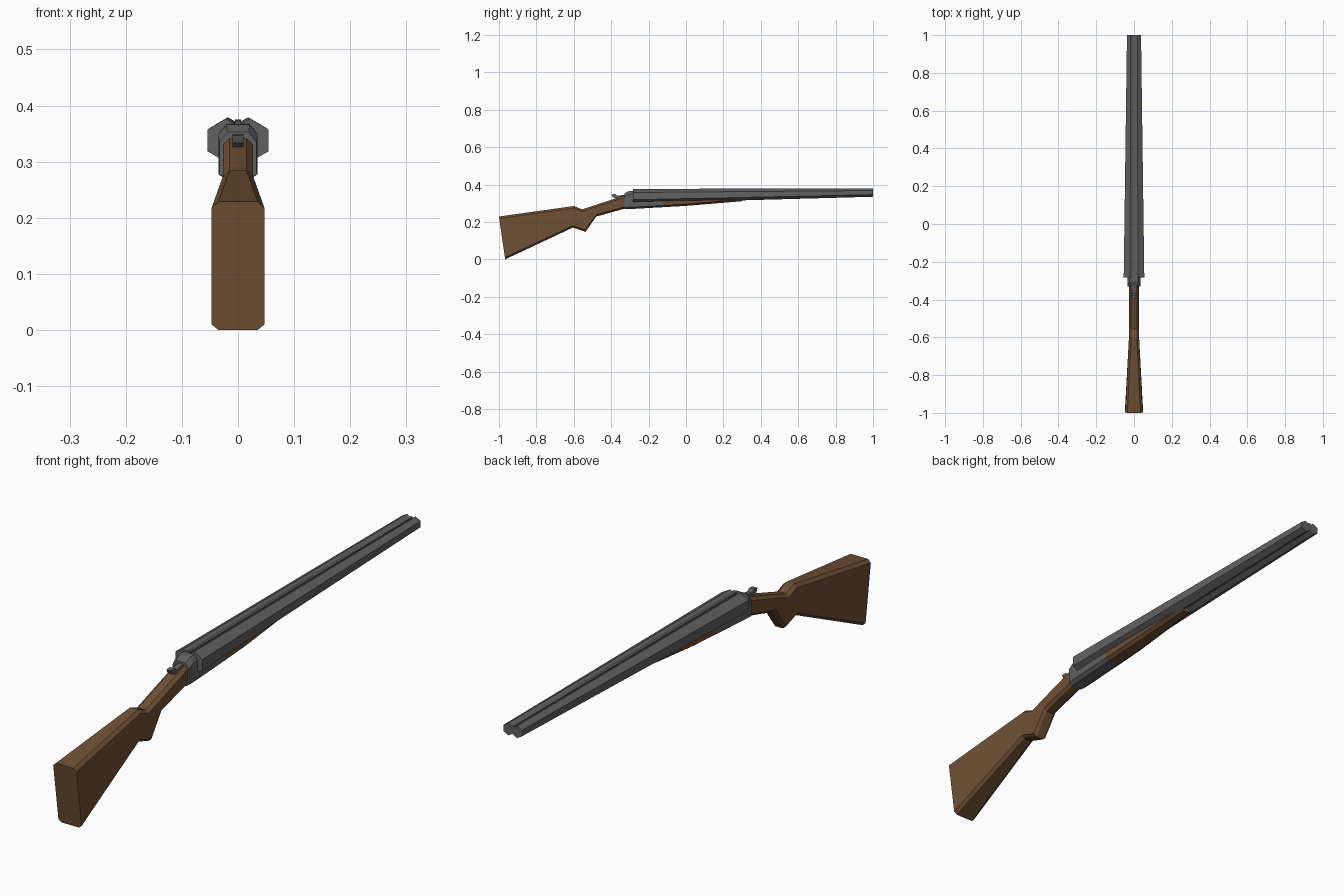
import bpy, bmesh, math

if "Cube" in bpy.data.objects:
    bpy.data.objects.remove(bpy.data.objects["Cube"])


def material(name, rgb):
    m = bpy.data.materials.new(name)
    m.diffuse_color = (*rgb, 1)
    m.use_nodes = True
    m.node_tree.nodes["Principled BSDF"].inputs["Base Color"].default_value = m.diffuse_color
    return m


wood = material("walnut", (0.16, 0.08, 0.035))
metal = material("gunmetal", (0.12, 0.12, 0.12))


def loft(name, rings, mat):
    """Skin a row of equal-sized rings and cap both ends."""
    bm = bmesh.new()
    rows = [[bm.verts.new(p) for p in ring] for ring in rings]
    n = len(rows[0])
    for a, b in zip(rows, rows[1:]):
        for i in range(n):
            j = (i + 1) % n
            bm.faces.new((a[i], a[j], b[j], b[i]))
    bm.faces.new(rows[0])
    bm.faces.new(rows[-1])
    bmesh.ops.recalc_face_normals(bm, faces=bm.faces)
    me = bpy.data.meshes.new(name)
    bm.to_mesh(me)
    bm.free()
    me.materials.append(mat)
    ob = bpy.data.objects.new(name, me)
    bpy.context.collection.objects.link(ob)
    return ob


def section(yt, zt, yb, zb, w, cx=0.012, ct=0.011, cb=0.010):
    """Chamfered box section; its plane may lean from (yb, zb) to (yt, zt)."""
    h = zt - zb

    def y(z):
        return yb + (yt - yb) * (z - zb) / h
    half = [(w - cx, zb), (w, zb + cb), (w, zt - ct), (w - cx, zt)]
    pts = half + [(-x, z) for x, z in reversed(half)]
    return [(x, y(z), z) for x, z in pts]


def hexagon(cx, y, cz, r):
    return [(cx + r * math.sin(k * math.pi / 3), y, cz + r * math.cos(k * math.pi / 3))
            for k in range(6)]


# Stock: butt, comb, pistol grip and wrist
loft("stock", [
    section(-1.0, 0.229, -0.967, 0.0, 0.047),
    section(-0.60, 0.285, -0.605, 0.170, 0.027),
    section(-0.555, 0.267, -0.537, 0.147, 0.027),
    section(-0.48, 0.292, -0.48, 0.229, 0.027),
    section(-0.325, 0.343, -0.325, 0.272, 0.027),
], wood)

# Receiver with standing breech
loft("receiver", [
    section(-0.33, 0.353, -0.33, 0.268, 0.033, 0.014, 0.018),
    section(-0.305, 0.366, -0.325, 0.268, 0.035, 0.014, 0.018),
    section(-0.28, 0.367, -0.28, 0.270, 0.035, 0.014, 0.018),
    section(-0.279, 0.345, -0.279, 0.270, 0.035, 0.014, 0.018),
    section(-0.12, 0.345, -0.12, 0.279, 0.035, 0.014, 0.018),
], metal)

# Fore-end under the barrels
loft("fore_end", [
    section(-0.12, 0.342, -0.12, 0.279, 0.035, 0.014, 0.018),
    section(0.0, 0.342, 0.0, 0.286, 0.034, 0.014, 0.018),
    section(0.31, 0.345, 0.30, 0.311, 0.025),
], wood)

# Twin tapered six-sided barrels
for side, label in ((-1, "left"), (1, "right")):
    loft(label + "_barrel", [hexagon(side * 0.021, -0.283, 0.338, 0.0388),
                             hexagon(side * 0.018, 1.0, 0.357, 0.0222)], metal)

# Sighting rib between the barrels
loft("sighting_rib", [[(x, y, z) for x, z in ((-0.005, b), (0.005, b), (0.005, t), (-0.005, t))]
                      for y, b, t in ((-0.283, 0.345, 0.373), (1.0, 0.345, 0.375))], metal)

# Opening lever on top of the wrist
lever = [(-0.31, 0.333), (-0.31, 0.348), (-0.368, 0.340), (-0.378, 0.349),
         (-0.398, 0.347), (-0.392, 0.333), (-0.375, 0.326)]
loft("opening_lever", [[(x, y, z) for y, z in lever] for x in (-0.010, 0.010)], metal)
